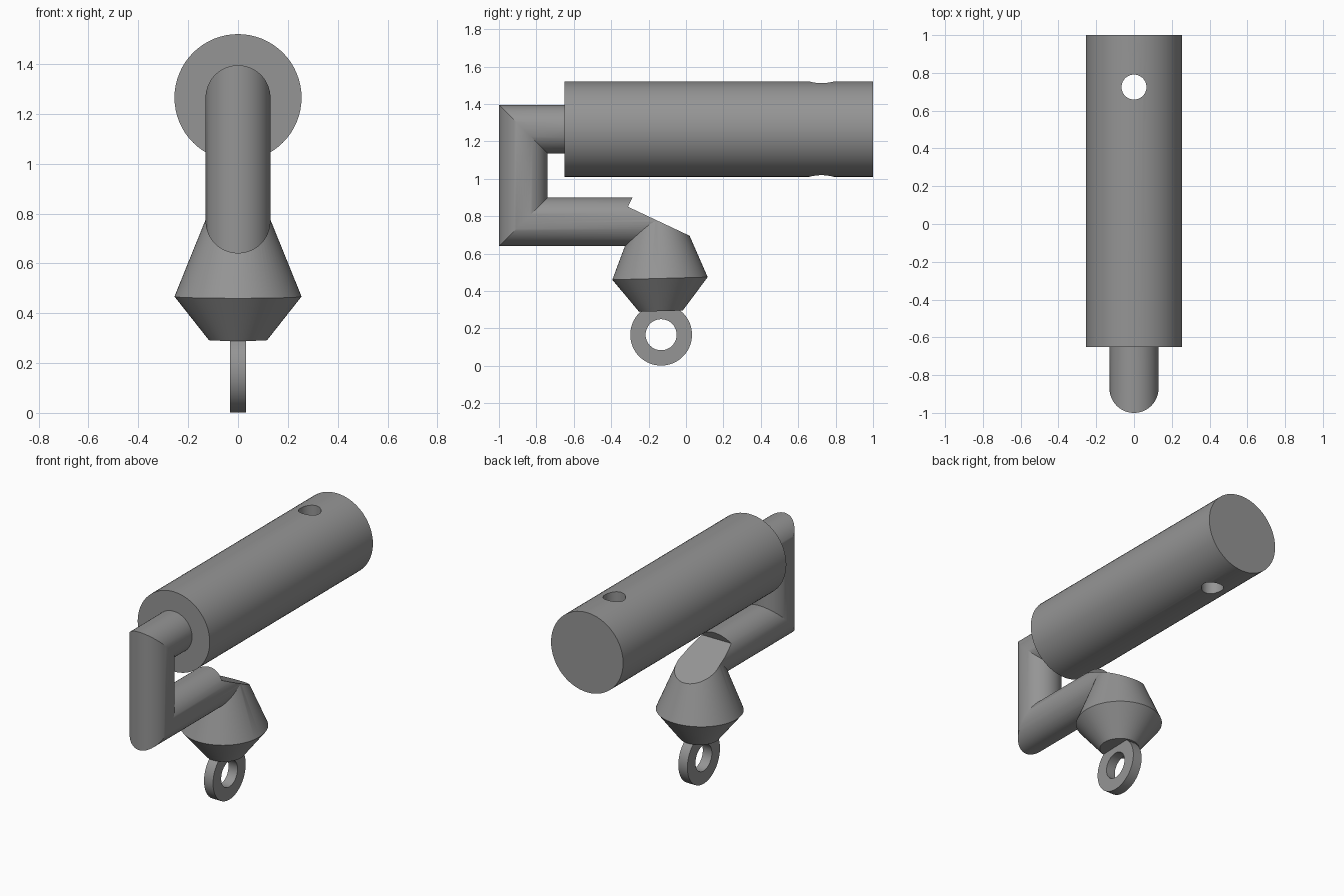
import bpy, bmesh, math
from mathutils import Matrix, Vector

if "Cube" in bpy.data.objects:
    bpy.data.objects.remove(bpy.data.objects["Cube"])

SEG = 64
gray = bpy.data.materials.new("plain_gray")
gray.diffuse_color = (0.3, 0.3, 0.3, 1)
gray.use_nodes = True
gray.node_tree.nodes["Principled BSDF"].inputs["Base Color"].default_value = gray.diffuse_color


def lofted(name, rings, wrap=False):
    """Skin a list of vertex rings; cap the ends, or join last to first."""
    bm = bmesh.new()
    loops = [[bm.verts.new(p) for p in ring] for ring in rings]
    pairs = list(zip(loops, loops[1:] + loops[:1])) if wrap else list(zip(loops, loops[1:]))
    for a, b in pairs:
        n = len(a)
        for i in range(n):
            j = (i + 1) % n
            bm.faces.new((a[i], a[j], b[j], b[i]))
    if not wrap:
        bm.faces.new(loops[0])
        bm.faces.new(loops[-1])
    bmesh.ops.recalc_face_normals(bm, faces=bm.faces[:])
    me = bpy.data.meshes.new(name)
    bm.to_mesh(me)
    bm.free()
    me.materials.append(gray)
    ob = bpy.data.objects.new(name, me)
    bpy.context.collection.objects.link(ob)
    return ob


def turned(name, profile, matrix, wrap=False):
    """Revolve (radius, height) pairs about local z, then place."""
    rings = [[matrix @ Vector((r * math.cos(2 * math.pi * i / SEG),
                               r * math.sin(2 * math.pi * i / SEG), h))
              for i in range(SEG)] for r, h in profile]
    return lofted(name, rings, wrap)


def boolean(ob, other, operation):
    """Apply a boolean and remove the other object."""
    mod = ob.modifiers.new(operation.lower(), 'BOOLEAN')
    mod.operation, mod.object, mod.solver = operation, other, 'EXACT'
    bpy.context.view_layer.objects.active = ob
    bpy.ops.object.modifier_apply(modifier=mod.name)
    bpy.data.objects.remove(other, do_unlink=True)


# Handle: thick bar along y with a vertical cross hole
along_y = Matrix.Translation((0, 0, 1.265)) @ Matrix.Rotation(-math.pi / 2, 4, 'X')
handle = turned("handle", [(0.255, -0.65), (0.255, 1.0)], along_y)
hole = turned("hole_cutter", [(0.066, 0.8), (0.066, 1.8)], Matrix.Translation((0, 0.725, 0)))
boolean(handle, hole, 'DIFFERENCE')

# Crank rod: round bar with two mitred corners (y, z, mitre y, mitre z)
R = 0.13
path = [(-0.6, 1.265, 0, 1), (-0.87, 1.265, -1, 1),
        (-0.87, 0.77, -1, -1), (-0.135, 0.77, 0, -1)]
rings = []
for y, z, my, mz in path:
    ring = []
    for i in range(SEG):
        t = 2 * math.pi * i / SEG
        s = R * math.sin(t)
        ring.append((R * math.cos(t), y + s * my, z + s * mz))
    rings.append(ring)
body = lofted("crank_and_cone", rings)

# Double cone, slightly tilted, fused to the end of the rod
tilt = Matrix.Translation((0, -0.139, 0.467)) @ Matrix.Rotation(math.radians(1.6), 4, 'X')
cone = turned("cone", [(0.117, -0.175), (0.255, 0), (0.05, 0.506)], tilt)
boolean(body, cone, 'UNION')

# Sloped notch across the top of rod and cone
slope = Matrix.Translation((0, -0.31, 0.85)) @ Matrix.Rotation(math.radians(-25.2), 4, 'X')
notch = lofted("notch_cutter", [[slope @ Vector((x, y, z)) for y, z in
                                 ((0, 0), (0.8, 0), (0.8, 0.6), (0, 0.6))] for x in (-0.5, 0.5)])
boolean(body, notch, 'DIFFERENCE')

# Eyelet: flat ring below the cone, axis along x
along_x = Matrix.Translation((0, -0.133, 0.166)) @ Matrix.Rotation(math.pi / 2, 4, 'Y')
W = 0.032
eyelet = turned("eyelet", [(0.165, -W), (0.165, W), (0.083, W), (0.083, -W)], along_x, True)

# Smooth round walls, crisp edges
for ob in (handle, body, eyelet):
    bpy.ops.object.select_all(action='DESELECT')
    ob.select_set(True)
    bpy.context.view_layer.objects.active = ob
    bpy.ops.object.shade_smooth_by_angle(angle=math.radians(20))
